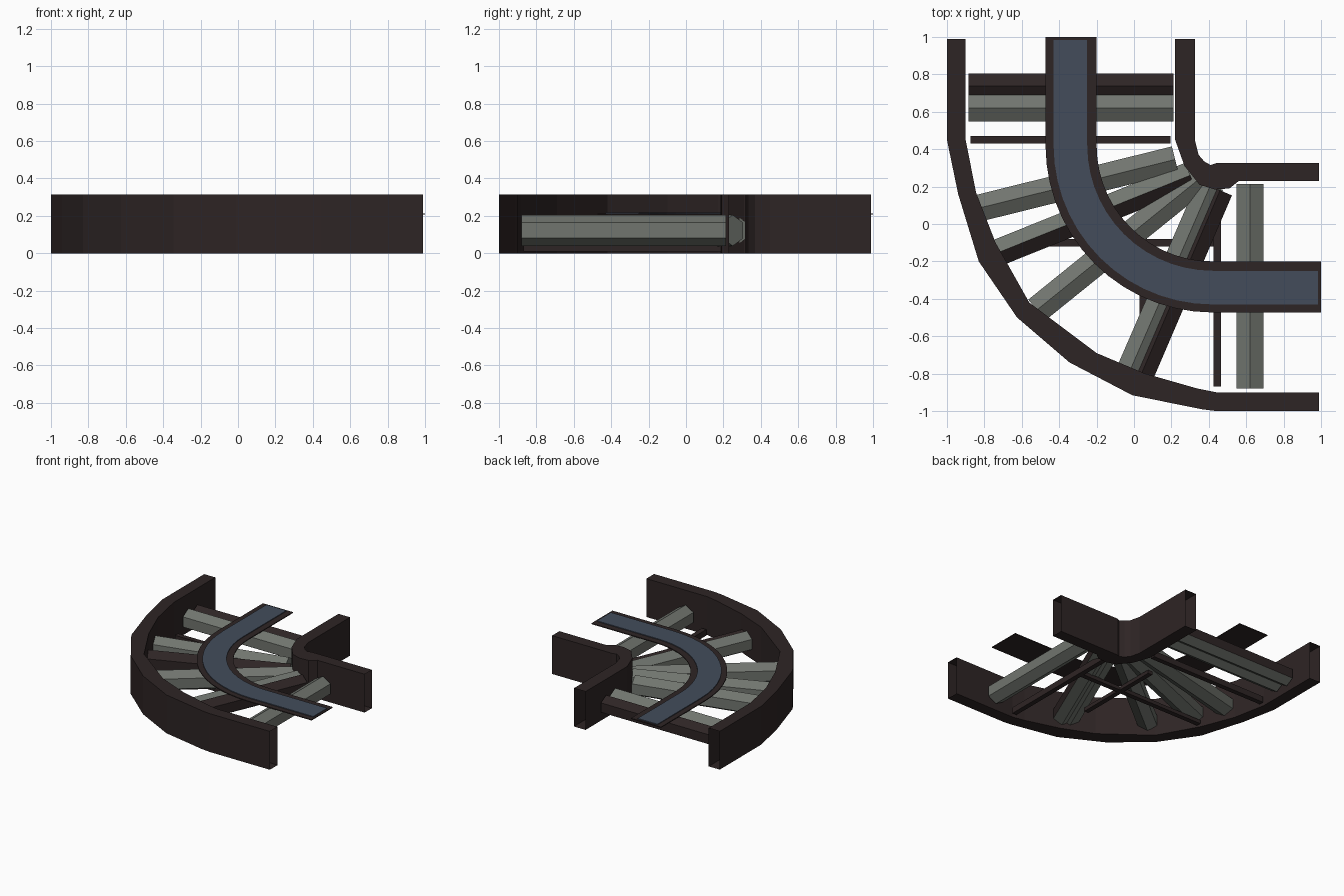
import bpy, bmesh, math
from mathutils import Vector

if "Cube" in bpy.data.objects:
    bpy.data.objects.remove(bpy.data.objects["Cube"])


def material(name, rgb):
    m = bpy.data.materials.new(name)
    m.diffuse_color = (*rgb, 1)
    m.use_nodes = True
    m.node_tree.nodes["Principled BSDF"].inputs["Base Color"].default_value = m.diffuse_color
    return m


BROWN = material("dark_brown", (0.027, 0.018, 0.018))
GREY = material("roller_grey", (0.165, 0.178, 0.158))
BLUE = material("belt_blue", (0.056, 0.073, 0.105))


def finish(name, bm, mats):
    bmesh.ops.recalc_face_normals(bm, faces=bm.faces)
    me = bpy.data.meshes.new(name)
    bm.to_mesh(me)
    bm.free()
    for m in mats:
        me.materials.append(m)
    ob = bpy.data.objects.new(name, me)
    bpy.context.collection.objects.link(ob)
    return ob


def strip(name, left, right, z0, z1, mat, capped=True):
    """Rectangular tube between two matching outlines."""
    bm = bmesh.new()
    rings = []
    for a, b in zip(left, right):
        rings.append([bm.verts.new((*p, z)) for p, z in
                      ((a, z0), (b, z0), (b, z1), (a, z1))])
    for r, s in zip(rings, rings[1:]):
        for i in range(4):
            j = (i + 1) % 4
            bm.faces.new((r[i], r[j], s[j], s[i]))
    if capped:
        bm.faces.new(rings[0])
        bm.faces.new(rings[-1])
    return finish(name, bm, [mat])


# Hollow side rails, faceted round the bend
strip("outer_rail",
      [(-1, .99), (-1, .45), (-.94, .16), (-.83, -.2), (-.625, -.5),
       (-.345, -.74), (-.01, -.915), (.36, -.99), (.44, -1), (.99, -1)],
      [(-.9, .99), (-.9, .45), (-.845, .17), (-.74, -.1), (-.56, -.42),
       (-.2, -.69), (.06, -.8), (.34, -.88), (.44, -.9), (.99, -.9)],
      0, .315, BROWN, False)
strip("inner_rail",
      [(.22, .99), (.22, .45), (.27, .31), (.35, .21), (.43, .185),
       (.51, .19), (.56, .23), (.99, .23)],
      [(.325, .99), (.325, .45), (.345, .37), (.375, .335), (.41, .315),
       (.44, .325), (.56, .325), (.99, .325)],
      0, .315, BROWN, False)


# Belt and its edging, a quarter bend with straight ends
def bend(radius, end, n=14):
    c = .42
    pts = [(c - radius, end)]
    for i in range(n + 1):
        a = math.pi + math.pi / 2 * i / n
        pts.append((c + radius * math.cos(a), c + radius * math.sin(a)))
    return pts + [(end, c - radius)]


strip("belt_edging", bend(.893, 1), bend(.62, 1), .206, .213, BROWN)
strip("belt", bend(.85, .985), bend(.67, .985), .213, .219, BLUE)


# Six-sided rollers; brown_sides lists the facets that are brown
def roller(name, p, q, brown_sides=(), r=.083, z=.122):
    p, q = Vector((*p, z)), Vector((*q, z))
    d = (q - p).normalized()
    side, up = d.cross(Vector((0, 0, 1))), Vector((0, 0, 1))
    bm = bmesh.new()
    ends = []
    for c in (p, q):
        ends.append([bm.verts.new(c + side * r * math.sin(k * math.pi / 3)
                                  + up * r * math.cos(k * math.pi / 3))
                     for k in range(6)])
    for k in range(6):
        j = (k + 1) % 6
        f = bm.faces.new((ends[0][k], ends[0][j], ends[1][j], ends[1][k]))
        f.material_index = int(k in brown_sides)
    for e in ends:
        bm.faces.new(e)
    return finish(name, bm, [GREY, BROWN])


roller("straight_roller_back", (-.885, .62), (.21, .62))
roller("straight_roller_right", (.62, -.88), (.62, .215))
roller("brown_roller_back", (-.885, .737), (.21, .737), (0, 1, 4, 5), .077, .115)
roller("bend_roller_1", (-.83, .085), (.22, .345))
roller("bend_roller_2", (-.72, -.15), (.30, .26), (0, 1))
roller("bend_roller_3", (-.52, -.46), (.36, .25))
roller("bend_roller_4", (-.02, -.78), (.41, .21))
roller("brown_bend_roller", (.04, -.80), (.46, .18), (0, 1, 4, 5), .08, .112)


# Thin cross braces near the floor
def brace(name, x0, x1, y0, y1, z0=.01, z1=.06):
    strip(name, [(x0, y0), (x0, y1)], [(x1, y0), (x1, y1)], z0, z1, BROWN)


brace("brace_back", -.875, .195, .43, .47)
brace("brace_right", .425, .465, -.87, .2)
brace("brace_bend_across", -.72, .465, -.12, -.08, .01, .04)
brace("brace_bend_along", .03, .07, -.5, .25, .01, .04)
